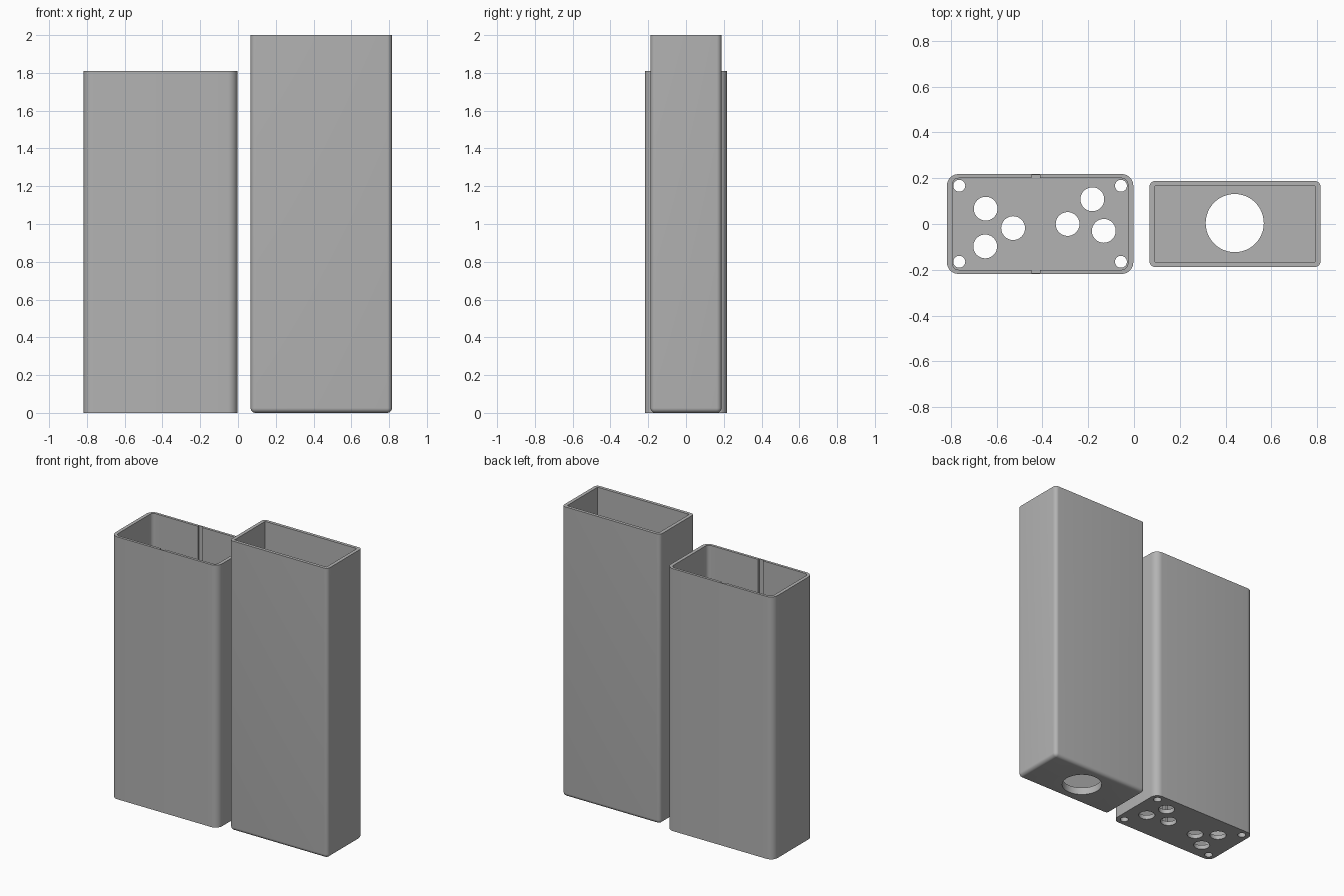
import bpy
import bmesh
import math
from mathutils import Matrix, Vector

old = bpy.data.objects.get("Cube")
if old:
    bpy.data.objects.remove(old, do_unlink=True)

grey = bpy.data.materials.new("plain_grey")
grey.use_nodes = True
colour = (0.45, 0.45, 0.45, 1)
grey.diffuse_color = colour
grey.node_tree.nodes["Principled BSDF"].inputs["Base Color"].default_value = colour


def add_object(name, bm):
    mesh = bpy.data.meshes.new(name)
    bm.to_mesh(mesh)
    bm.free()
    mesh.materials.append(grey)
    obj = bpy.data.objects.new(name, mesh)
    bpy.context.collection.objects.link(obj)
    return obj


def block(name, x, y, z, radius=0, round_base=False):
    """Box from ranges, with rounded upright edges and optionally a rounded base."""
    bm = bmesh.new()
    size = [b - a for a, b in (x, y, z)]
    mid = Vector([(a + b) / 2 for a, b in (x, y, z)])
    bmesh.ops.create_cube(bm, size=1, matrix=Matrix.Translation(mid) @ Matrix.Diagonal((*size, 1)))
    if radius:
        edges = []
        for e in bm.edges:
            a, b = (v.co.z for v in e.verts)
            if abs(a - b) > 0.01 or (round_base and max(a, b) < mid.z):
                edges.append(e)
        bmesh.ops.bevel(bm, geom=edges, offset=radius, segments=8,
                        profile=0.5, affect='EDGES')
    return add_object(name, bm)


def drill(x, y, radius, depth):
    """Upright round cutter passing through the floor."""
    bm = bmesh.new()
    bmesh.ops.create_cone(bm, cap_ends=True, segments=48, radius1=radius, radius2=radius,
                          depth=2 * depth, matrix=Matrix.Translation((x, y, 0)))
    return add_object("drill", bm)


def carve(obj, cutters):
    """Subtract the cutters, keep the result and smooth the rounded parts."""
    for c in cutters:
        c.hide_render = True
        mod = obj.modifiers.new("cut", 'BOOLEAN')
        mod.operation = 'DIFFERENCE'
        mod.solver = 'EXACT'
        mod.object = c
    graph = bpy.context.evaluated_depsgraph_get()
    result = bpy.data.meshes.new_from_object(obj.evaluated_get(graph))
    obj.modifiers.clear()
    obj.data = result
    for c in cutters:
        bpy.data.objects.remove(c, do_unlink=True)
    bpy.ops.object.select_all(action='DESELECT')
    obj.select_set(True)
    bpy.context.view_layer.objects.active = obj
    bpy.ops.object.shade_smooth_by_angle(angle=math.radians(30))


# Outer sleeve: rounded tube, side grooves and a perforated floor
floor = 0.03
sleeve = block("outer_sleeve", (-0.817, -0.003), (-0.218, 0.218), (0, 1.81), 0.05)
cuts = [block("cavity", (-0.793, -0.027), (-0.2, 0.2), (floor, 2.1), 0.027),
        block("grooves", (-0.447, -0.411), (-0.213, 0.213), (floor, 2.1))]
for x in (-0.763, -0.057):
    for y in (-0.165, 0.167):
        cuts.append(drill(x, y, 0.026, 0.1))
for x, y in ((-0.648, 0.067), (-0.65, -0.098), (-0.528, -0.018),
             (-0.29, 0), (-0.182, 0.108), (-0.132, -0.03)):
    cuts.append(drill(x, y, 0.052, 0.1))
carve(sleeve, cuts)

# Inner box: taller tube with a rounded base and one large hole
tray = block("inner_box", (0.067, 0.815), (-0.188, 0.188), (0, 2), 0.026, True)
carve(tray, [block("cavity", (0.091, 0.791), (-0.166, 0.166), (0.05, 2.3)),
             drill(0.44, 0.004, 0.127, 0.15)])
